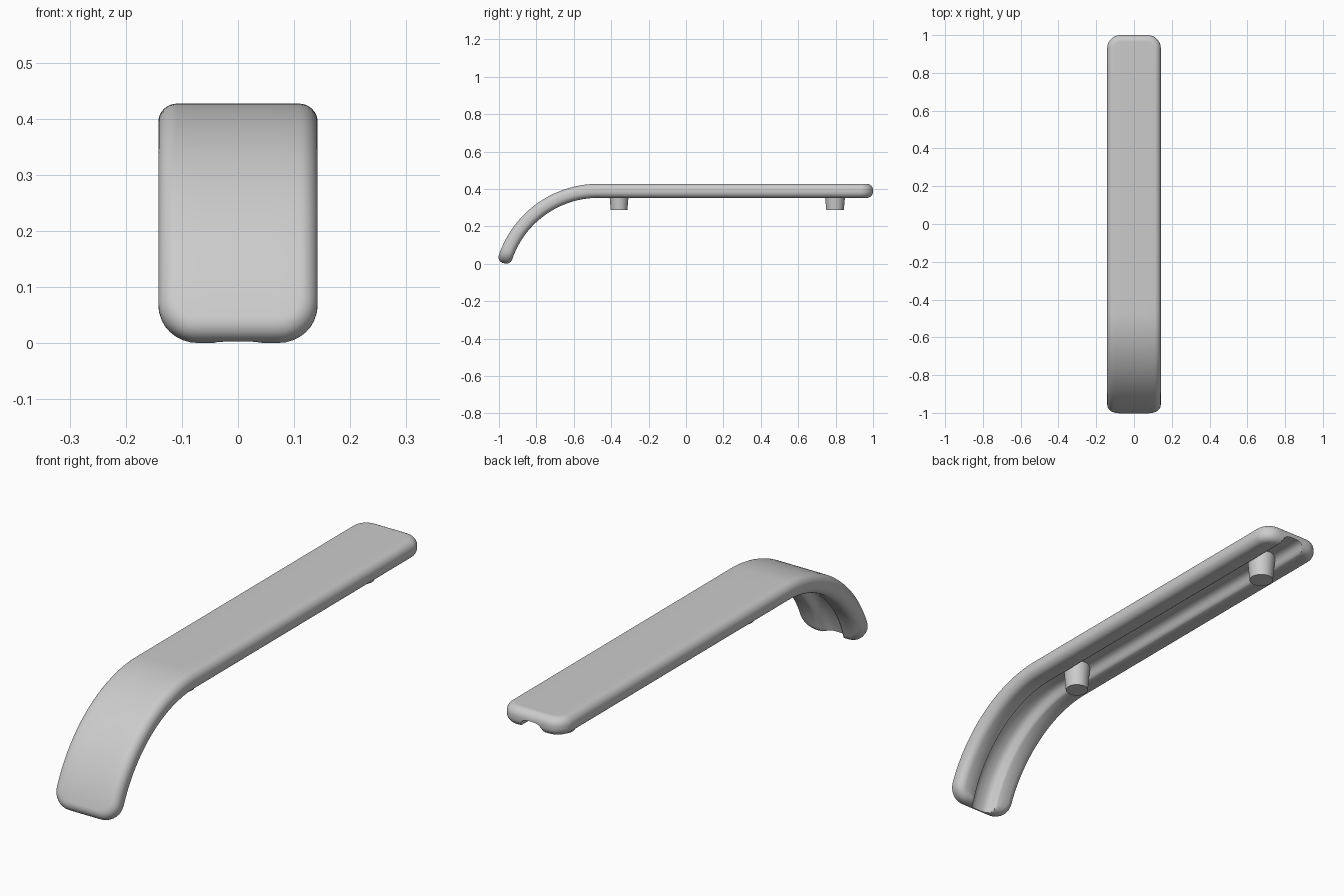
import bpy, bmesh
from math import sin, cos, pi

cube = bpy.data.objects.get("Cube")
if cube:
    bpy.data.objects.remove(cube)

WIDTH = 0.142        # half width of the grip
THICK = 0.075
ROUND = 0.033        # edge rounding
CORNER = 0.07        # plan corner radius
BEND_Y = -0.47       # where the straight part starts to curve down
R_IN = 0.485         # inner bend radius
R_MID = 0.52
UNDERSIDE = 0.352
FRONT = BEND_Y - 1.308 * R_MID
BACK = 1.0

grey = bpy.data.materials.new("satin_grey")
grey.use_nodes = True
grey.diffuse_color = (0.6, 0.6, 0.6, 1)
grey.node_tree.nodes["Principled BSDF"].inputs["Base Color"].default_value = (0.6, 0.6, 0.6, 1)

# Groove cross-section: distance from the middle, height above the underside
GROOVE = [(0.0, 0.040), (0.02, 0.039), (0.034, 0.035), (0.043, 0.027),
          (0.049, 0.015), (0.054, 0.005), (0.062, 0.0)]
COLUMNS = [(-x, h) for x, h in reversed(GROOVE[1:])] + GROOVE


def bend(x, s, z):
    """Place a point of the flat bar on the bent bar."""
    if s >= BEND_Y:
        return (x, s, UNDERSIDE + z)
    a = (BEND_Y - s) / R_MID
    rho = R_IN + z
    return (x, BEND_Y - rho * sin(a), UNDERSIDE - R_IN + rho * cos(a))


def stations():
    """Rows along the bar: position, half width, edge direction (x, s)."""
    q, steps = CORNER - ROUND, 8
    angles = [k / steps * pi / 2 for k in range(steps + 1)]
    rows = [(FRONT + CORNER - q * sin(a), WIDTH - CORNER + q * cos(a), cos(a), -sin(a))
            for a in reversed(angles)]
    full, start, stop = WIDTH - ROUND, FRONT + CORNER, BACK - CORNER
    rows += [(start + (BEND_Y - start) * k / 40, full, 1, 0) for k in range(1, 41)]
    rows += [(BEND_Y + (stop - BEND_Y) * k / 12, full, 1, 0) for k in range(1, 12)]
    rows += [(BACK - CORNER + q * sin(a), WIDTH - CORNER + q * cos(a), cos(a), sin(a))
             for a in angles]
    return rows


def finish(bm, name, angle):
    bmesh.ops.recalc_face_normals(bm, faces=bm.faces[:])
    mesh = bpy.data.meshes.new(name)
    bm.to_mesh(mesh)
    bm.free()
    mesh.materials.append(grey)
    obj = bpy.data.objects.new(name, mesh)
    bpy.context.collection.objects.link(obj)
    bpy.ops.object.select_all(action="DESELECT")
    obj.select_set(True)
    bpy.context.view_layer.objects.active = obj
    bpy.ops.object.shade_smooth_by_angle(angle=angle)
    return obj


def build_grip():
    bm = bmesh.new()
    rows = stations()
    last = len(rows) - 1
    # Flat coordinates: x, s, groove height, outward direction
    grid = []
    for i, (s, w, nx, ns) in enumerate(rows):
        inner = [(x, s, h, 0, -1 if i == 0 else 1) for x, h in COLUMNS]
        grid.append([(-w, s, 0, -nx, ns)] + inner + [(w, s, 0, nx, ns)])
    cols = len(grid[0])

    # Top and underside skins
    top = [[bm.verts.new(bend(p[0], p[1], THICK)) for p in row] for row in grid]
    under = [[bm.verts.new(bend(p[0], p[1], p[2])) for p in row] for row in grid]
    for skin in (top, under):
        for i in range(last):
            for j in range(cols - 1):
                bm.faces.new((skin[i][j], skin[i][j + 1], skin[i + 1][j + 1], skin[i + 1][j]))

    # Rounded rim joining the two skins
    border = [(0, j) for j in range(cols)] + [(i, cols - 1) for i in range(1, last + 1)]
    border += [(last, j) for j in range(cols - 2, -1, -1)] + [(i, 0) for i in range(last - 1, 0, -1)]
    steps = 8
    arc = [k / steps * pi / 2 for k in range(steps + 1)]
    profile = [(ROUND * sin(a), THICK - ROUND + ROUND * cos(a)) for a in arc[1:]]
    profile += [(ROUND * cos(a), ROUND - ROUND * sin(a)) for a in arc[:-1]]
    rings = [[top[i][j] for i, j in border]]
    for out, z in profile:
        ring = []
        for i, j in border:
            x, s, h, nx, ns = grid[i][j]
            ring.append(bm.verts.new(bend(x + nx * out, s + ns * out, max(z, h))))
        rings.append(ring)
    rings.append([under[i][j] for i, j in border])
    n = len(border)
    for a, b in zip(rings, rings[1:]):
        for k in range(n):
            m = (k + 1) % n
            bm.faces.new((a[k], a[m], b[m], b[k]))
    return finish(bm, "grip_bar", 0.7)


def build_post(name, y, radius):
    """Tapered mounting post reaching up into the groove."""
    bm = bmesh.new()
    bottom, head = 0.287, 0.40
    bmesh.ops.create_cone(bm, cap_ends=True, segments=32, radius1=radius * 0.87,
                          radius2=radius * 1.06, depth=head - bottom)
    bmesh.ops.translate(bm, verts=bm.verts[:], vec=(0, y, (head + bottom) / 2))
    return finish(bm, name, 0.6)


build_grip()
build_post("front_post", -0.358, 0.051)
build_post("back_post", 0.797, 0.054)
